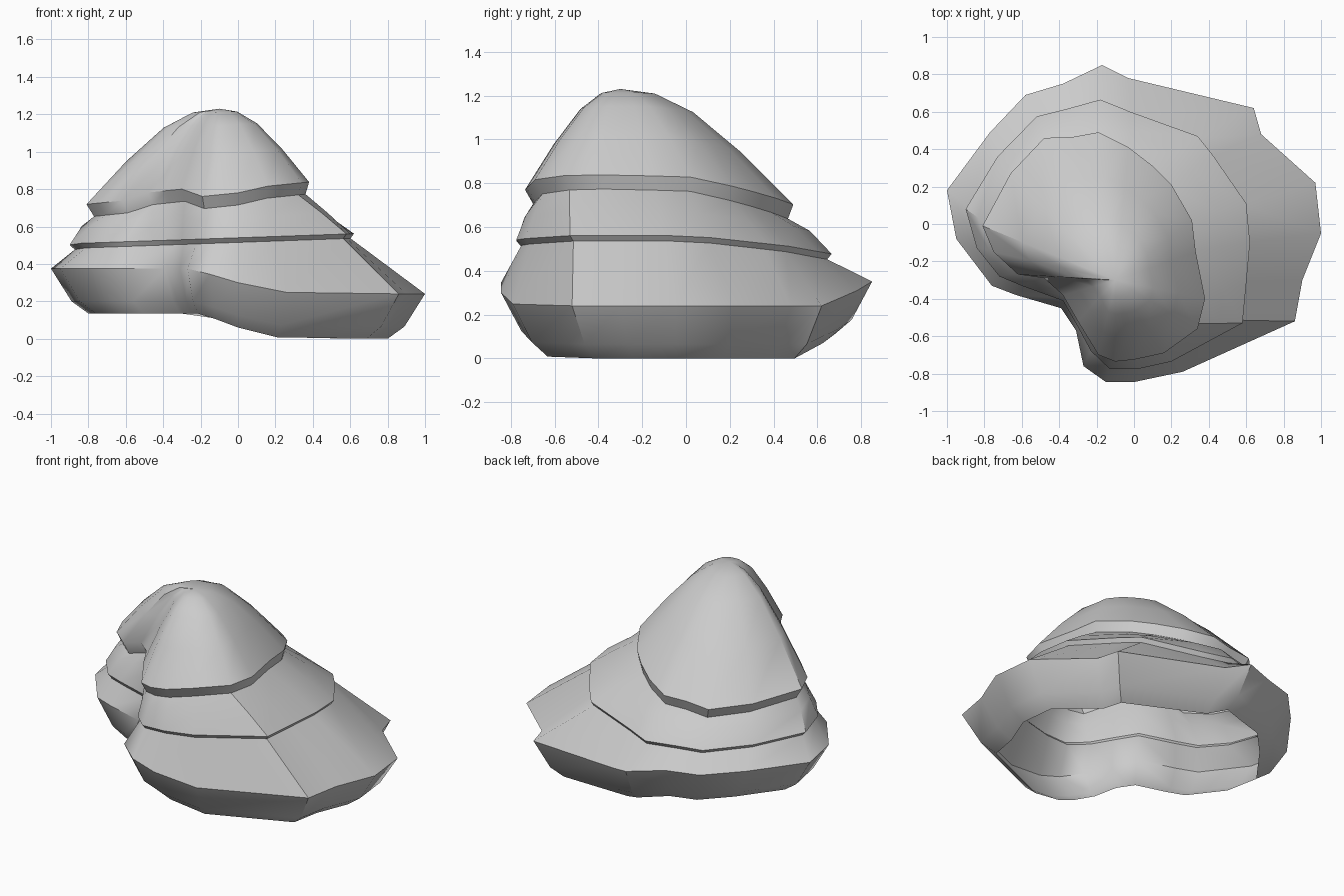
import bpy, bmesh

if "Cube" in bpy.data.objects:
    bpy.data.objects.remove(bpy.data.objects["Cube"])

# Kidney-shaped plan outlines of the three tier rims (matching point order)
LOW = [(1, -.05), (.97, .22), (.68, .48), (.64, .62), (-.03, .78), (-.17, .85), (-.38, .75),
       (-.58, .69), (-.77, .49), (-1, .18), (-.95, -.08), (-.76, -.33), (-.63, -.38), (-.39, -.45),
       (-.31, -.57), (-.27, -.76), (-.15, -.845), (0, -.845), (.26, -.79), (.86, -.52), (.9, -.3)]
MID = [(.62, -.1), (.6, .11), (.42, .37), (.34, .47), (-.02, .6), (-.18, .665), (-.36, .615),
       (-.52, .575), (-.73, .36), (-.9, .08), (-.84, -.13), (-.72, -.28), (-.6, -.33), (-.38, -.41),
       (-.3, -.55), (-.23, -.68), (-.13, -.775), (.02, -.775), (.2, -.735), (.58, -.53), (.6, -.32)]
TOP = [(.33, -.15), (.31, .02), (.2, .21), (.1, .31), (-.03, .41), (-.19, .49), (-.33, .465),
       (-.48, .46), (-.66, .27), (-.81, -.01), (-.75, -.15), (-.62, -.27), (-.48, -.29), (-.38, -.38),
       (-.3, -.52), (-.19, -.7), (-.1, -.735), (0, -.725), (.16, -.69), (.34, -.56), (.38, -.4)]
PEAK = (-.1, -.3, 1.23)


def low_z(x):
    """Rim height of the bottom tier: high on the left, low on the right."""
    if x < -.25:
        return .375
    if x < 0:
        return .30 - .3 * x
    return max(.24, .30 - .2 * x)


low = [(x, y, low_z(x)) for x, y in LOW]
mid = [(x, y, .54 + .035 * x - .085 * max(y, 0)) for x, y in MID]
top = [(x, y, .8 + .1 * x - .16 * max(y, 0) - (.02 if y < -.6 and x < .1 else 0)
        + (.03 if -.5 < x < -.25 and -.55 < y < -.2 else 0)) for x, y in TOP]


def inset(ring, s, dz):
    return [(x * s, y * s, z + dz) for x, y, z in ring]


def toward_peak(ring, s, g):
    px, py, pz = PEAK
    return [(px + (x - px) * s, py + (y - py) * s, z + (pz - z) * g) for x, y, z in ring]


def loft(name, rings, tip=None):
    bm = bmesh.new()
    vs = [[bm.verts.new(p) for p in r] for r in rings]
    n = len(rings[0])
    for a, b in zip(vs, vs[1:]):
        for i in range(n):
            j = (i + 1) % n
            bm.faces.new((a[i], a[j], b[j], b[i]))
    if tip:
        t = bm.verts.new(tip)
        for i in range(n):
            bm.faces.new((vs[-1][i], vs[-1][(i + 1) % n], t))
    me = bpy.data.meshes.new(name)
    bm.to_mesh(me)
    bm.free()
    ob = bpy.data.objects.new(name, me)
    bpy.context.collection.objects.link(ob)
    bpy.ops.object.select_all(action='DESELECT')
    ob.select_set(True)
    bpy.context.view_layer.objects.active = ob
    bpy.ops.object.shade_smooth_by_angle(angle=0.7)
    return ob


mid_under = inset(mid, .97, -.025)
top_under = inset(top, .95, -.065)
# Rounded shoulder of the middle tier, fuller on the left
shoulder = [(a[0] * .5 + b[0] * .5, a[1] * .5 + b[1] * .5,
             a[2] * .5 + b[2] * .5 + (.025 if a[0] < .1 else .005))
            for a, b in zip(mid, top_under)]

# Bottom tier, open underneath
loft("bottom_tier", [inset(low, .8, -.24), inset(low, .89, -.175), low, mid_under])
# Middle tier with its undercut lip
loft("middle_tier", [mid_under, mid, shoulder, top_under])
# Domed top tier
loft("top_tier", [top_under, top, toward_peak(top, .7, .45), toward_peak(top, .42, .8),
                  toward_peak(top, .2, .96)], PEAK)
